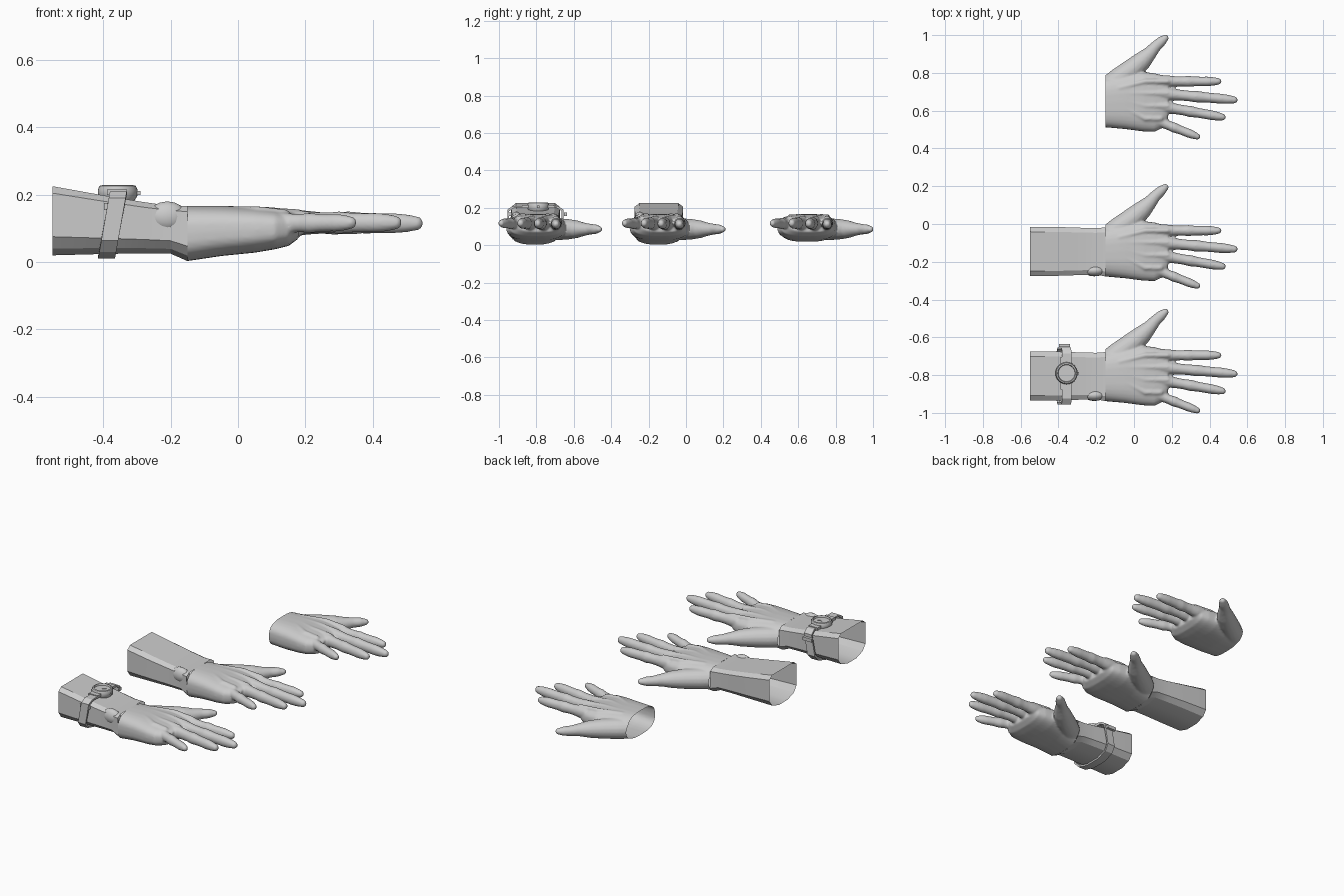
import bpy, bmesh, math
from mathutils import Vector

if "Cube" in bpy.data.objects:
    bpy.data.objects.remove(bpy.data.objects["Cube"])

ROWS = [0.79, 0.0, -0.66]          # y offset of bare, sleeved and watch hand


def finish(bm, name, y=0.0, angle=35):
    bmesh.ops.recalc_face_normals(bm, faces=bm.faces)
    me = bpy.data.meshes.new(name)
    bm.to_mesh(me)
    bm.free()
    ob = bpy.data.objects.new(name, me)
    bpy.context.collection.objects.link(ob)
    ob.location.y = y
    bpy.ops.object.select_all(action='DESELECT')
    ob.select_set(True)
    bpy.context.view_layer.objects.active = ob
    bpy.ops.object.shade_smooth_by_angle(angle=math.radians(angle))
    return ob


def loft(bm, rings, caps=True, closed=False):
    vs = [[bm.verts.new(p) for p in r] for r in rings]
    n = len(vs[0])
    for a, b in zip(vs, vs[1:] + vs[:1] if closed else vs[1:]):
        for i in range(n):
            bm.faces.new((a[i], a[(i + 1) % n], b[(i + 1) % n], b[i]))
    if caps:
        bm.faces.new(vs[0])
        bm.faces.new(vs[-1])


def palm_ring(x, y0, y1, z0, z1, n=32, e=0.68):
    out = []
    for i in range(n):
        c, s = math.cos(2 * math.pi * i / n), math.sin(2 * math.pi * i / n)
        out.append((x, (y0 + y1) / 2 + (y1 - y0) / 2 * math.copysign(abs(c) ** e, c),
                    (z0 + z1) / 2 + (z1 - z0) / 2 * math.copysign(abs(s) ** e, s)))
    return out


def digit(bm, pts, flat=1.0, n=16):
    """Rounded tube through (x, y, z, radius) points."""
    ps = [Vector(p[:3]) for p in pts]
    rs = [p[3] for p in pts]
    end = (ps[-1] - ps[-2]).normalized()
    tip, rt = ps[-1], rs[-1]
    for a in (30, 55, 78):         # rounded tip
        ps.append(tip + end * rt * math.sin(math.radians(a)))
        rs.append(rt * math.cos(math.radians(a)))
    rings = []
    for i, (p, r) in enumerate(zip(ps, rs)):
        d = (ps[min(i + 1, len(ps) - 1)] - ps[max(i - 1, 0)]).normalized()
        side = d.cross(Vector((0, 0, 1))).normalized()
        up = side.cross(d)
        rings.append([p + side * r * math.cos(2 * math.pi * k / n)
                      + up * r * flat * math.sin(2 * math.pi * k / n) for k in range(n)])
    loft(bm, rings)


# base x, y, z ; tip x, y, z ; thickness
FINGERS = [(0.13, -0.035, 0.115, 0.445, -0.035, 0.112, 0.95),
           (0.13, -0.098, 0.117, 0.53, -0.133, 0.115, 1.0),
           (0.13, -0.165, 0.117, 0.468, -0.224, 0.117, 0.97),
           (0.09, -0.232, 0.115, 0.335, -0.327, 0.117, 0.88)]
# joints: fraction along the finger, radius
JOINTS = [(0, .036), (.14, .034), (.28, .029), (.4, .028), (.5, .031), (.62, .027),
          (.75, .0265), (.82, .027), (.92, .024), (1, .019)]


def make_hand(y, wrist_bottom):
    bm = bmesh.new()
    # palm
    loft(bm, [palm_ring(*r) for r in [
        (-0.20, -0.276, -0.025, wrist_bottom, 0.167),
        (-0.15, -0.278, -0.020, wrist_bottom, 0.167),
        (-0.05, -0.287, 0.00, 0.018, 0.167),
        (0.05, -0.300, 0.015, 0.028, 0.163),
        (0.11, -0.302, 0.008, 0.038, 0.157),
        (0.15, -0.282, -0.003, 0.048, 0.150),
        (0.18, -0.235, -0.02, 0.07, 0.143)]])
    # fingers and tendons
    for x0, y0, z0, x1, y1, z1, k in FINGERS:
        a, b = Vector((x0, y0, z0)), Vector((x1, y1, z1))
        digit(bm, [(*a.lerp(b, t), r * k) for t, r in JOINTS], 1.12)
        digit(bm, [(-0.08, -0.1 + 0.45 * (y0 + 0.1), 0.155, 0.012),
                   (0.06, y0, 0.153, 0.013), (x0 + 0.05, y0, 0.143, 0.014)])
    # thumb
    digit(bm, [(-0.16, -0.085, 0.085, 0.06), (-0.08, -0.025, 0.085, 0.062),
               (-0.01, 0.028, 0.085, 0.058), (0.045, 0.075, 0.085, 0.05),
               (0.085, 0.115, 0.085, 0.037), (0.115, 0.15, 0.085, 0.030),
               (0.145, 0.177, 0.085, 0.027), (0.165, 0.194, 0.085, 0.019)], 0.95)
    bmesh.ops.recalc_face_normals(bm, faces=bm.faces)
    # fuse into one skin, then open the wrist
    ob = finish(bm, "raw_hand")
    m = ob.modifiers.new("fuse", 'REMESH')
    m.mode, m.voxel_size = 'VOXEL', 0.006
    s = ob.modifiers.new("soften", 'SMOOTH')
    s.factor, s.iterations = 0.5, 5
    dg = bpy.context.evaluated_depsgraph_get()
    bm = bmesh.new()
    bm.from_mesh(ob.evaluated_get(dg).to_mesh())
    bpy.data.objects.remove(ob)
    bmesh.ops.bisect_plane(bm, geom=bm.verts[:] + bm.edges[:] + bm.faces[:], plane_co=(-0.15, 0, 0),
                           plane_no=(-1, 0, 0), clear_outer=True)
    finish(bm, "hand", y, 60)


# sleeve cross-section as fractions of width and height
SECTION = [(.1, 1), (.9, 1), (1, .9), (1, .27), (.9, .1), (.66, 0),
           (.34, 0), (.1, .1), (0, .27), (0, .9)]


def section(x, y0, y1, z0, z1, slant=0.0):
    return [Vector((x + slant * v, y0 + (y1 - y0) * u, z0 + (z1 - z0) * v)) for u, v in SECTION]


def make_sleeve(y):
    bm = bmesh.new()
    loft(bm, [section(*r) for r in [
        (-0.55, -0.275, -0.015, 0.02, 0.225),
        (-0.40, -0.274, -0.016, 0.024, 0.198),
        (-0.28, -0.270, -0.020, 0.026, 0.178),
        (-0.20, -0.268, -0.022, 0.025, 0.167),
        (-0.15, -0.278, -0.018, 0.003, 0.166)]], caps=False)
    finish(bm, "forearm_sleeve", y, 20)
    # wrist bone bump
    bm = bmesh.new()
    bmesh.ops.create_uvsphere(bm, u_segments=16, v_segments=8, radius=1)
    for v in bm.verts:
        v.co = Vector((-0.21 + v.co.x * 0.058, -0.247 + v.co.y * 0.03, 0.135 + v.co.z * 0.045))
    bmesh.ops.bisect_plane(bm, geom=bm.verts[:] + bm.edges[:] + bm.faces[:], plane_co=(0, -0.247, 0.11),
                           plane_no=(0, 1, -0.8), clear_outer=True)
    finish(bm, "wrist_bump", y, 40)


def box(name, y, centre, size, turn=0.0):
    bm = bmesh.new()
    bmesh.ops.create_cube(bm, size=1)
    for v in bm.verts:
        v.co = Vector(v.co[i] * size[i] for i in range(3))
    ob = finish(bm, name, y)
    ob.location = Vector(centre) + Vector((0, y, 0))
    ob.rotation_euler.z = turn


def make_watch(y):
    cx, cy = -0.357, -0.13
    # strap: slanted rectangular band round the sleeve
    def band(x, g):
        return section(x, -0.285 - g, -0.005 + g, 0.02 - g, 0.2 + g, 0.035)
    bm = bmesh.new()
    loft(bm, [band(-0.415, 0), band(-0.415, 0.01), band(-0.365, 0.01), band(-0.365, 0)],
         caps=False, closed=True)
    finish(bm, "watch_strap", y, 20)
    # case with raised rim and sunken dial
    bm = bmesh.new()
    prof = [(.048, .18), (.058, .195), (.059, .214), (.054, .226), (.047, .228), (.044, .218)]
    loft(bm, [[(cx + r * math.cos(i * math.pi / 16), cy + r * math.sin(i * math.pi / 16), z)
               for i in range(32)] for r, z in prof])
    finish(bm, "watch_case", y, 35)
    # lugs, buckle keepers, crown and hands
    for s in (-1, 1):
        box("watch_lug", y, (cx - 0.002, cy + s * 0.068, 0.207), (0.06, 0.034, 0.016))
        box("strap_keeper", y, (-0.368, cy + s * 0.147, 0.165), (0.06, 0.016, 0.02))
    box("watch_crown", y, (cx + 0.061, cy, 0.205), (0.012, 0.014, 0.012))
    box("hour_hand", y, (cx + 0.01, cy + 0.005, 0.2195), (0.024, 0.004, 0.003), 0.5)
    box("minute_hand", y, (cx - 0.008, cy + 0.014, 0.2195), (0.034, 0.003, 0.003), 2.1)


for row, y in enumerate(ROWS):
    make_hand(y, 0.02 if row == 0 else 0.003)
    if row > 0:
        make_sleeve(y)
make_watch(ROWS[2])
